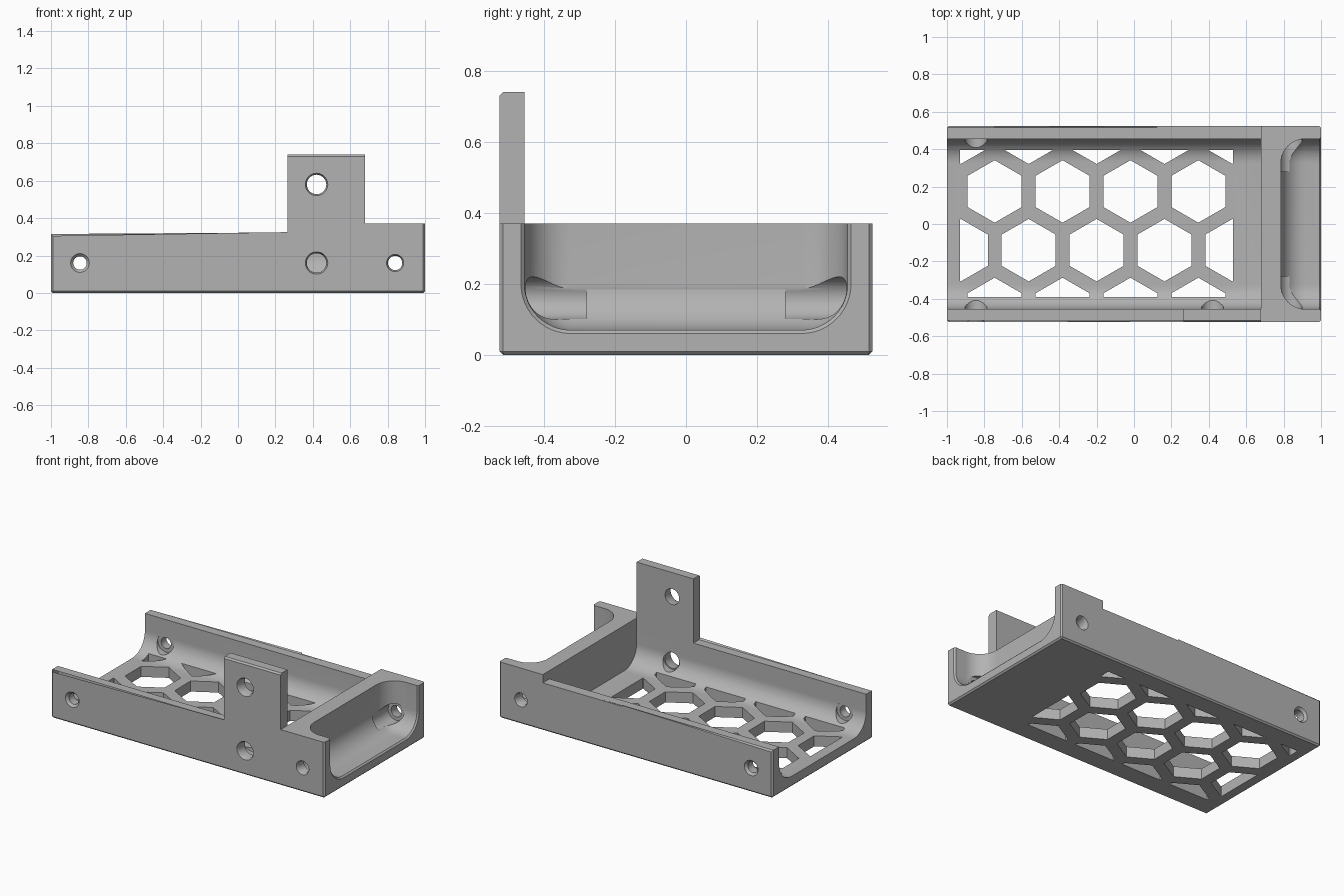
import bpy, bmesh
from math import pi, sin, cos
from mathutils import Matrix, Vector

default = bpy.data.objects.get("Cube")
if default:
    bpy.data.objects.remove(default)

HALF, INNER, FLOOR, FILLET = 0.525, 0.455, 0.07, 0.13
LOW, TALL, TAB_TOP = 0.315, 0.37, 0.74
DIVIDER, TAB_X = 0.68, 0.265

grey = bpy.data.materials.new("light grey")
grey.use_nodes = True
grey.diffuse_color = (0.45, 0.45, 0.45, 1)
grey.node_tree.nodes["Principled BSDF"].inputs["Base Color"].default_value = grey.diffuse_color


def finish(bm, name):
    bmesh.ops.recalc_face_normals(bm, faces=bm.faces)
    mesh = bpy.data.meshes.new(name)
    bm.to_mesh(mesh)
    bm.free()
    obj = bpy.data.objects.new(name, mesh)
    bpy.context.collection.objects.link(obj)
    mesh.materials.append(grey)
    return obj


def loft(bm, ring_a, ring_b):
    """Closed solid between two matching rings of points."""
    a = [bm.verts.new(p) for p in ring_a]
    b = [bm.verts.new(p) for p in ring_b]
    bm.faces.new(a)
    bm.faces.new(b)
    for i in range(len(a)):
        j = (i + 1) % len(a)
        bm.faces.new((a[i], a[j], b[j], b[i]))


def box(bm, lo, hi):
    lo, hi = Vector(lo), Vector(hi)
    m = Matrix.Translation((lo + hi) / 2) @ Matrix.Diagonal((*(hi - lo), 1))
    bmesh.ops.create_cube(bm, size=1, matrix=m)


def cylinder(bm, x, z, y0, y1, r0, r1, sides=40):
    """Round solid along y, tapering from r0 to r1."""
    def ring(y, r):
        return [(x + r * cos(2 * pi * i / sides), y, z + r * sin(2 * pi * i / sides))
                for i in range(sides)]
    loft(bm, ring(y0, r0), ring(y1, r1))


def u_ring(x, grow=0.0, steps=12):
    """U-shaped channel section at x, enlarged by grow."""
    r, cy, cz = FILLET + grow, INNER - FILLET, FLOOR + FILLET
    half = [(cy + r * cos(a), cz - r * sin(a))
            for a in (pi / 2 * i / steps for i in range(steps + 1))]
    right = [(INNER + grow, 1.0)] + half
    return [(x, y, z) for y, z in right + [(-y, z) for y, z in reversed(right)]]


def boolean(target, cutter, operation="DIFFERENCE"):
    mod = target.modifiers.new("cut", "BOOLEAN")
    mod.operation, mod.solver, mod.object = operation, "EXACT", cutter
    bpy.context.view_layer.objects.active = target
    bpy.ops.object.modifier_apply(modifier=mod.name)
    bpy.data.objects.remove(cutter)


# Body: front silhouette with tab, extruded through the depth
outline = [(-1, 0), (1, 0), (1, TALL), (DIVIDER, TALL), (DIVIDER, TAB_TOP),
           (TAB_X, TAB_TOP), (TAB_X, LOW), (-1, LOW)]
bm = bmesh.new()
loft(bm, [(x, -HALF, z) for x, z in outline], [(x, HALF, z) for x, z in outline])


def is_chamfered(edge):
    p, q = (v.co for v in edge.verts)
    if abs(p.z - q.z) > 0.01:
        return abs(p.x) > 0.99 and abs(q.x) > 0.99
    z = p.z
    if z < 0.01:
        return True
    along_x = abs(p.x - q.x) > 0.01
    return along_x and abs(z - TALL) > 0.01


bmesh.ops.bevel(bm, geom=[e for e in bm.edges if is_chamfered(e)], offset=0.01,
                segments=1, affect="EDGES")
body = finish(bm, "tray_body")

# Space behind the tab
bm = bmesh.new()
box(bm, (0.1, -INNER, LOW), (DIVIDER, 1, 1))
boolean(body, finish(bm, "tab_cutter"))

# Main bay, open at one end
bm = bmesh.new()
loft(bm, u_ring(-1.2), u_ring(DIVIDER))
boolean(body, finish(bm, "bay_cutter"))

# End pocket, rounded on its inner side
bm = bmesh.new()
box(bm, (0.785, -INNER, FLOOR), (1.6, INNER, 1))
bmesh.ops.bevel(bm, geom=[e for e in bm.edges
                          if all(v.co.z < 0.5 for v in e.verts)
                          or all(v.co.x < 0.8 for v in e.verts)],
                offset=FILLET, segments=12, profile=0.5, affect="EDGES")
boolean(body, finish(bm, "pocket_cutter"))

# Chamfered lip of the pocket
bm = bmesh.new()
loft(bm, u_ring(0.99, -0.0005), u_ring(1.01, 0.02))
boolean(body, finish(bm, "lip_cutter"))

# Honeycomb floor, clipped to a rectangular window
PITCH, ROW, RADIUS = 0.363, 0.314, 0.167
bm = bmesh.new()
for row in range(4):
    cy = 0.488 - row * ROW
    start = -0.745 if row % 2 else -0.926
    for col in range(5):
        cx = start + col * PITCH
        ring = [(cx + RADIUS * sin(i * pi / 3), cy + RADIUS * cos(i * pi / 3)) for i in range(6)]
        loft(bm, [(x, y, -0.1) for x, y in ring], [(x, y, 0.2) for x, y in ring])
honeycomb = finish(bm, "honeycomb_cutter")
bm = bmesh.new()
box(bm, (-0.93, -0.39, -0.2), (0.53, 0.395, 0.3))
boolean(honeycomb, finish(bm, "window"), "INTERSECT")
boolean(body, honeycomb)

# Screw holes: x, z, bore, rim radius, sides of the tray
holes = [(-0.845, 0.16, 0.036, 0.05, (-1, 1)), (0.84, 0.16, 0.038, 0.046, (-1, 1)),
         (0.42, 0.16, 0.052, 0.06, (-1,)), (0.42, 0.58, 0.052, 0.06, (-1,))]
for x, z, bore, rim, sides in holes:
    for s in sides:
        # Seat for the screw head, cut into the fillet
        stages = [(0.28, INNER, 0.06, 0.06), (0.4, 0.6, bore, bore),
                  (HALF - 0.015, HALF + 0.015, bore, 2 * rim - bore)]
        for y0, y1, r0, r1 in stages:
            bm = bmesh.new()
            cylinder(bm, x, z, s * y0, s * y1, r0, r1)
            boolean(body, finish(bm, "hole_cutter"))

# Smooth the fillets and bores, keep the edges crisp
bpy.ops.object.select_all(action="DESELECT")
body.select_set(True)
bpy.context.view_layer.objects.active = body
bpy.ops.object.shade_smooth_by_angle(angle=0.5)
